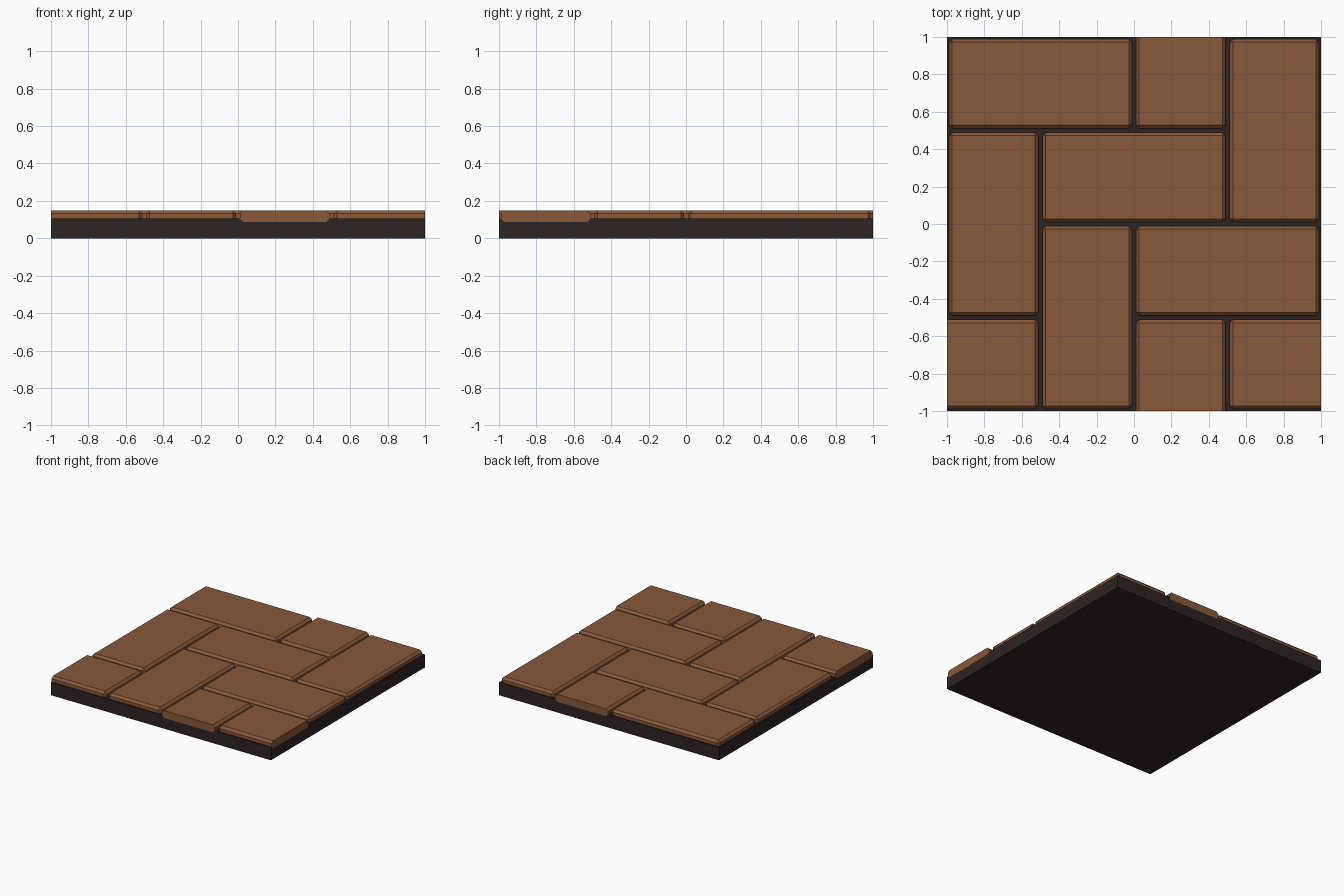
import bpy, bmesh
from mathutils import Vector, Matrix

if "Cube" in bpy.data.objects:
    bpy.data.objects.remove(bpy.data.objects["Cube"])


def material(name, rgb):
    m = bpy.data.materials.new(name)
    m.diffuse_color = (*rgb, 1)
    m.use_nodes = True
    m.node_tree.nodes["Principled BSDF"].inputs["Base Color"].default_value = m.diffuse_color
    return m


BRICK = material("brown brick", (0.25, 0.098, 0.043))
GROUT = material("dark grout", (0.026, 0.018, 0.017))


def add_object(name, bm, mat):
    mesh = bpy.data.meshes.new(name)
    bm.to_mesh(mesh)
    bm.free()
    mesh.materials.append(mat)
    ob = bpy.data.objects.new(name, mesh)
    bpy.context.collection.objects.link(ob)
    return ob


def box(lo, hi):
    lo, hi = Vector(lo), Vector(hi)
    bm = bmesh.new()
    bmesh.ops.create_cube(bm, size=1, matrix=Matrix.Translation((lo + hi) / 2)
                          @ Matrix.Diagonal((*(hi - lo), 1)))
    return bm


# Grout slab, a hair smaller so the cut brick ends stay visible
E = 0.9993
add_object("grout_slab", box((-E, -E, 0), (E, E, 0.106)), GROUT)

# Herringbone bricks: x0, y0, x1, y1; those past the tile edge get cut flush
GAP = 0.01
BRICKS = [
    (-1, 0.5, 0, 1), (0.5, 0, 1, 1), (-0.5, 0, 0.5, 0.5),
    (-1, -0.5, -0.5, 0.5), (-0.5, -1, 0, 0), (0, -0.5, 1, 0),
    (0, 0.5, 0.5, 1.5), (0, -1.5, 0.5, -0.5),
    (-1.5, -1, -0.5, -0.5), (0.5, -1, 1.5, -0.5),
]
for i, (x0, y0, x1, y1) in enumerate(BRICKS):
    bm = box((x0 + GAP, y0 + GAP, 0.088), (x1 - GAP, y1 - GAP, 0.15))
    bmesh.ops.bevel(bm, geom=bm.edges[:], offset=0.018, segments=1,
                    affect='EDGES', profile=0.5)
    # Cut off and cap whatever overhangs the tile
    for n in (Vector((1, 0, 0)), Vector((-1, 0, 0)), Vector((0, 1, 0)), Vector((0, -1, 0))):
        if max(v.co.dot(n) for v in bm.verts) > 1:
            cut = bmesh.ops.bisect_plane(
                bm, geom=bm.verts[:] + bm.edges[:] + bm.faces[:],
                plane_co=n, plane_no=n, clear_outer=True)
            rim = [e for e in cut["geom_cut"] if isinstance(e, bmesh.types.BMEdge)]
            bmesh.ops.contextual_create(bm, geom=rim)
    bmesh.ops.recalc_face_normals(bm, faces=bm.faces[:])
    add_object(f"brick_{i + 1}", bm, BRICK)
